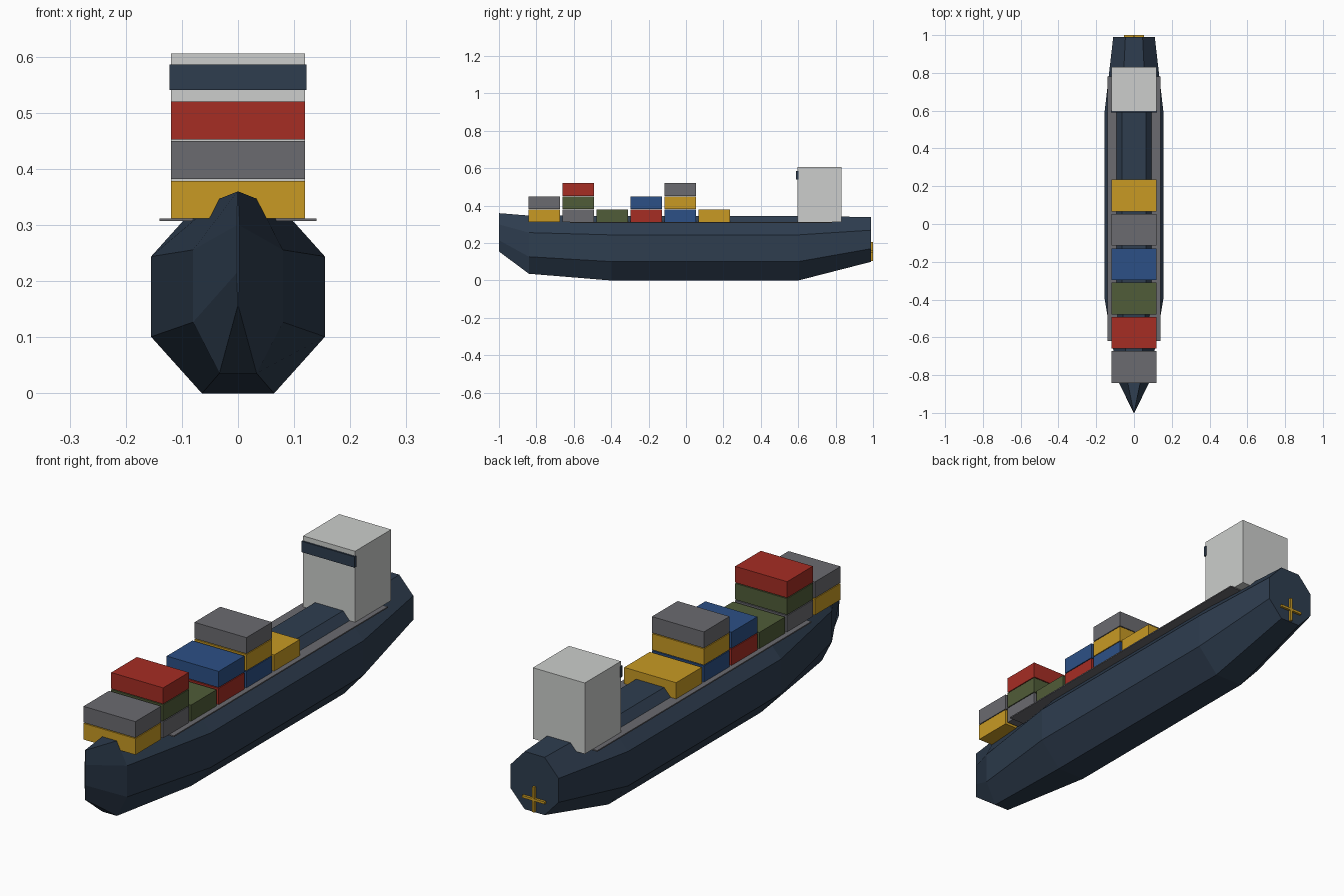
import bpy
import bmesh
import math

cube = bpy.data.objects.get("Cube")
if cube:
    bpy.data.objects.remove(cube, do_unlink=True)


def material(name, *rgb):
    """Flat material from 0-255 display values."""
    def linear(v):
        v /= 255
        return v / 12.92 if v <= 0.04045 else ((v + 0.055) / 1.055) ** 2.4
    colour = [linear(v) for v in rgb] + [1.0]
    mat = bpy.data.materials.new(name)
    mat.use_nodes = True
    mat.diffuse_color = colour
    shader = mat.node_tree.nodes["Principled BSDF"]
    shader.inputs["Base Color"].default_value = colour
    shader.inputs["Roughness"].default_value = 0.8
    return mat


navy = material("navy", 46, 61, 79)
grey = material("grey", 107, 107, 112)
white = material("off_white", 204, 206, 204)
red = material("red", 166, 45, 36)
yellow = material("yellow", 200, 154, 36)
blue = material("blue", 44, 80, 134)
green = material("green", 80, 92, 56)


def finish(bm, name, mat):
    bmesh.ops.recalc_face_normals(bm, faces=bm.faces)
    mesh = bpy.data.meshes.new(name)
    bm.to_mesh(mesh)
    bm.free()
    mesh.materials.append(mat)
    obj = bpy.data.objects.new(name, mesh)
    bpy.context.collection.objects.link(obj)
    return obj


def box(name, mat, low, high):
    """Box between two opposite corners."""
    bm = bmesh.new()
    bmesh.ops.create_cube(bm, size=1)
    for v in bm.verts:
        for i in range(3):
            v.co[i] = (low[i] + high[i]) / 2 + v.co[i] * (high[i] - low[i])
    return finish(bm, name, mat)


# Hull: octagonal sections lofted from bow to stern (y, half width, bottom, top)
stations = [
    (-1.0, 0.002, 0.155, 0.36),
    (-0.84, 0.08, 0.036, 0.347),
    (-0.4, 0.155, 0.0, 0.345),
    (0.6, 0.155, 0.0, 0.345),
    (0.99, 0.11, 0.10, 0.339),
]
bm = bmesh.new()
rings = []
for y, half, bottom, top in stations:
    ring = []
    for i in range(8):
        a = math.pi * (i + 0.5) / 4
        k = 1 / math.cos(math.pi / 8)
        ring.append(bm.verts.new((half * k * math.cos(a), y,
                                  (bottom + top) / 2 + (top - bottom) / 2 * k * math.sin(a))))
    rings.append(ring)
for a, b in zip(rings, rings[1:]):
    for i in range(8):
        j = (i + 1) % 8
        bm.faces.new((a[i], a[j], b[j], b[i]))
bm.faces.new(rings[0])
bm.faces.new(rings[-1])
finish(bm, "hull", navy)

# Deck plate
box("deck", grey, (-0.14, -0.62, 0.307), (0.14, 0.78, 0.312))

# Cargo stacks, bow to stern, each listed from the bottom up
stacks = [(yellow, grey), (grey, green, red), (green,),
          (red, blue), (blue, yellow, grey), (yellow,)]
for s, stack in enumerate(stacks):
    y = -0.757 + 0.1815 * s
    for level, mat in enumerate(stack):
        z = 0.312 + 0.0705 * level
        box(f"container_{s + 1}_{level + 1}", mat,
            (-0.119, y - 0.084, z), (0.119, y + 0.084, z + 0.067))

# Bridge tower and its window band
box("bridge_tower", white, (-0.119, 0.596, 0.312), (0.119, 0.832, 0.606))
box("bridge_window", navy, (-0.122, 0.589, 0.541), (0.122, 0.601, 0.586))

# Crossed propeller blades on the stern
for name, w, h in (("propeller_blade_upright", 0.005, 0.052),
                   ("propeller_blade_level", 0.052, 0.005)):
    box(name, yellow, (-w, 0.988, 0.155 - h), (w, 1.0, 0.155 + h))
